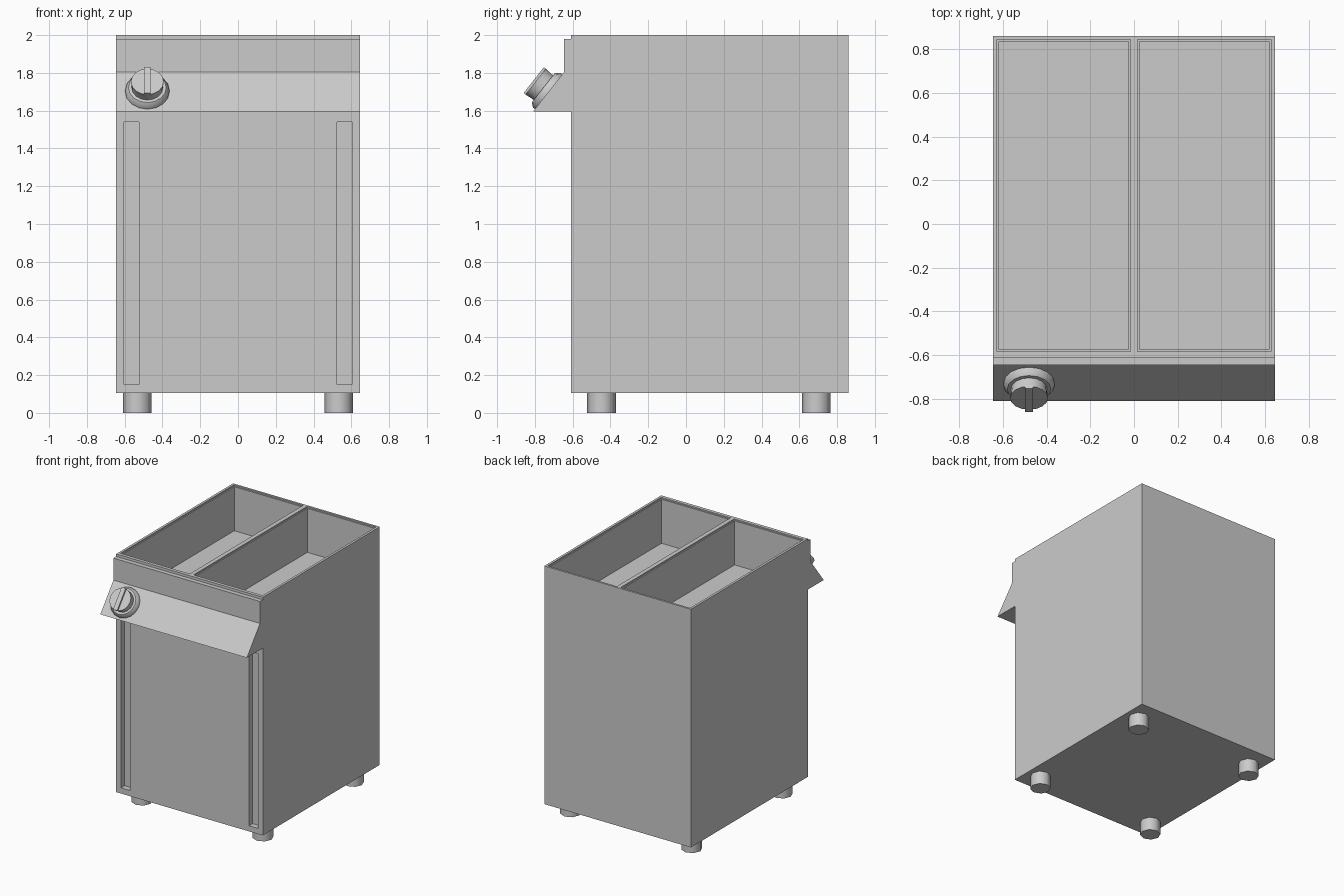
import bpy, bmesh, math
from mathutils import Matrix, Vector

if "Cube" in bpy.data.objects:
    bpy.data.objects.remove(bpy.data.objects["Cube"])


def make(name, bm, smooth=False):
    bmesh.ops.recalc_face_normals(bm, faces=bm.faces[:])
    me = bpy.data.meshes.new(name)
    bm.to_mesh(me)
    bm.free()
    ob = bpy.data.objects.new(name, me)
    bpy.context.collection.objects.link(ob)
    if smooth:
        bpy.ops.object.select_all(action='DESELECT')
        ob.select_set(True)
        bpy.context.view_layer.objects.active = ob
        bpy.ops.object.shade_smooth_by_angle(angle=math.radians(50))
    return ob


def box(name, x, y, z):
    bm = bmesh.new()
    size = Matrix.Diagonal((x[1] - x[0], y[1] - y[0], z[1] - z[0], 1))
    mid = Matrix.Translation((sum(x) / 2, sum(y) / 2, sum(z) / 2))
    bmesh.ops.create_cube(bm, size=1, matrix=mid @ size)
    return make(name, bm)


def lathe(name, profile, sides, turn=0):
    """Capped solid of revolution about z from (radius, height) pairs."""
    bm = bmesh.new()
    rings = [[bm.verts.new((r * math.cos(a), r * math.sin(a), h))
              for a in [turn + 2 * math.pi * i / sides for i in range(sides)]]
             for r, h in profile]
    bm.faces.new(rings[0])
    bm.faces.new(rings[-1])
    for lo, hi in zip(rings, rings[1:]):
        for i in range(sides):
            j = (i + 1) % sides
            bm.faces.new((lo[i], lo[j], hi[j], hi[i]))
    return make(name, bm, True)


def cut(target, cutter):
    cutter.hide_render = True
    mod = target.modifiers.new("cut", 'BOOLEAN')
    mod.operation = 'DIFFERENCE'
    mod.solver = 'EXACT'
    mod.object = cutter
    bpy.context.view_layer.objects.active = target
    bpy.ops.object.modifier_apply(modifier=mod.name)
    bpy.data.objects.remove(cutter)


# Cabinet with two stepped basins and two recessed front grips
cabinet = box("cabinet", (-0.645, 0.645), (-0.61, 0.86), (0.105, 2.0))
for s in (-1, 1):
    for inset, floor in ((0, 1.99), (0.009, 1.64)):
        x = sorted((s * (0.017 + inset), s * (0.626 - inset)))
        cut(cabinet, box("basin_cutter", x, (-0.583 + inset, 0.844 - inset), (floor, 2.1)))
    x = sorted((s * 0.525, s * 0.603))
    cut(cabinet, box("grip_cutter", x, (-0.7, -0.565), (0.15, 1.54)))

# Slanted control panel, extruded across the width
bm = bmesh.new()
profile = [(-0.61, 1.98), (-0.645, 1.98), (-0.645, 1.805), (-0.81, 1.595), (-0.61, 1.595)]
face = bm.faces.new([bm.verts.new((-0.645, y, z)) for y, z in profile])
ext = bmesh.ops.extrude_face_region(bm, geom=[face], use_keep_orig=True)
bmesh.ops.translate(bm, vec=(1.29, 0, 0),
                    verts=[v for v in ext["geom"] if isinstance(v, bmesh.types.BMVert)])
make("control_panel", bm)

# Rotary knob standing square to the slanted panel
normal = Vector((0, -0.21, 0.165)).normalized()
up = Vector((0, 0.165, 0.21)).normalized()
frame = Matrix((Vector((1, 0, 0)), up, normal)).transposed().to_4x4()
place = Matrix.Translation((-0.48, -0.7275, 1.70)) @ frame
parts = [
    lathe("knob_flange", [(0.117, -0.005), (0.117, 0.012), (0.1, 0.035)], 16),
    lathe("knob_body", [(0.083, 0.03), (0.083, 0.05), (0.087, 0.087)], 16),
    box("knob_pointer", (-0.018, 0.018), (-0.087, 0.087), (0.08, 0.1)),
]
for p in parts:
    p.matrix_world = place

# Feet
for sx in (-1, 1):
    for y, row in ((-0.447, "front"), (0.69, "back")):
        foot = lathe(row + "_foot", [(0.076, 0), (0.076, 0.11)], 8)
        foot.location = (sx * 0.533, y, 0)
